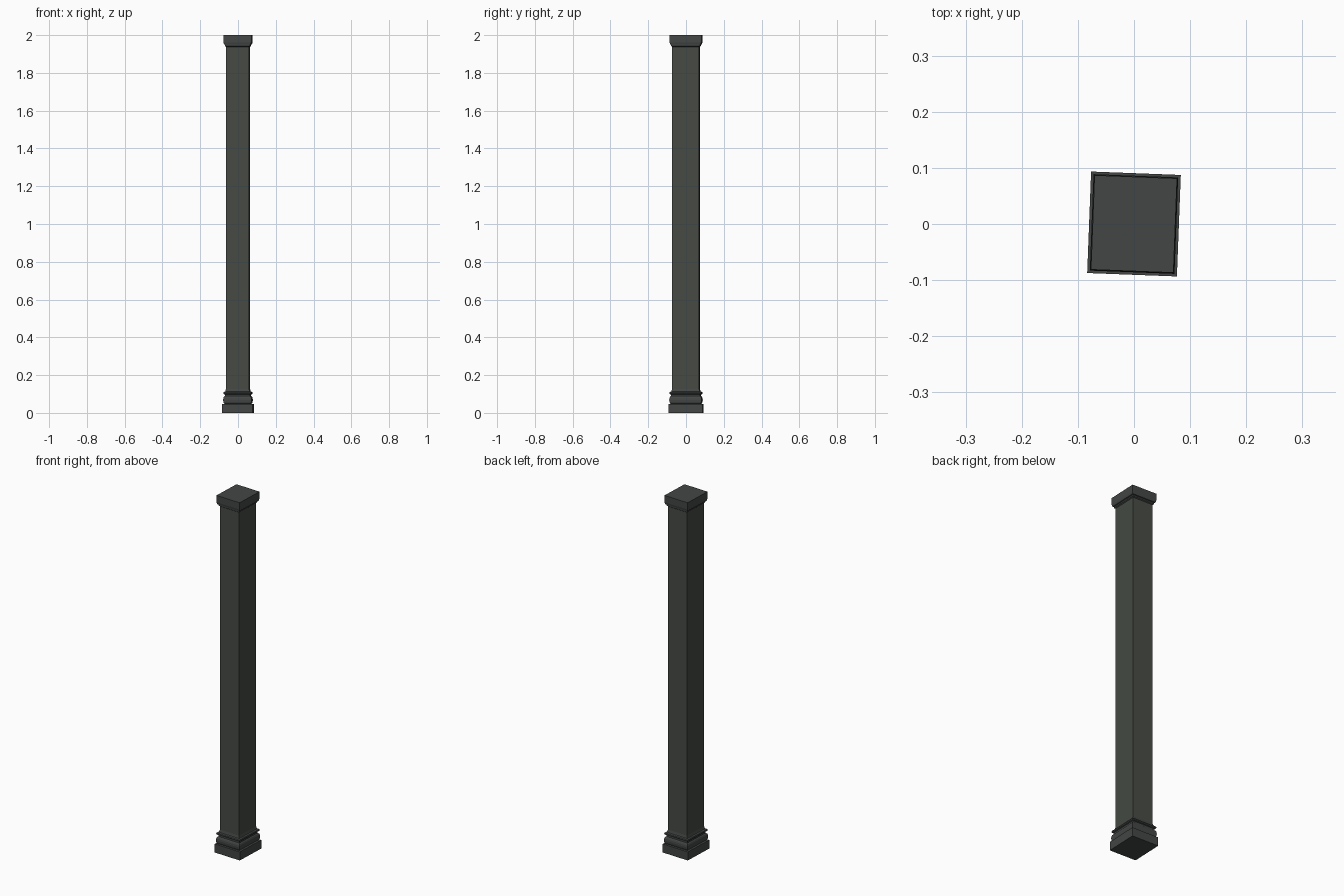
import bpy, bmesh, math

if "Cube" in bpy.data.objects:
    bpy.data.objects.remove(bpy.data.objects["Cube"])

HX, HY = 0.061, 0.0715        # half width and depth of the shaft
TURN = math.radians(-2.2)     # slight twist of the whole post


def material(name, rgb):
    m = bpy.data.materials.new(name)
    m.diffuse_color = (*rgb, 1)
    m.use_nodes = True
    m.node_tree.nodes["Principled BSDF"].inputs["Base Color"].default_value = m.diffuse_color
    return m


shaft_mat = material("dark green grey", (0.060, 0.068, 0.057))
trim_mat = material("dark grey", (0.056, 0.062, 0.058))


def stacked(name, profile, mat):
    """Rectangular moulding: profile is (outset from shaft, height) going up."""
    bm = bmesh.new()
    rings = []
    for out, z in profile:
        rings.append([bm.verts.new((sx * (HX + out), sy * (HY + out), z))
                      for sx, sy in ((-1, -1), (1, -1), (1, 1), (-1, 1))])
    for a, b in zip(rings, rings[1:]):
        for i in range(4):
            j = (i + 1) % 4
            bm.faces.new((a[i], a[j], b[j], b[i]))
    bm.faces.new(rings[0][::-1])
    bm.faces.new(rings[-1])
    me = bpy.data.meshes.new(name)
    bm.to_mesh(me)
    bm.free()
    me.materials.append(mat)
    ob = bpy.data.objects.new(name, me)
    ob.rotation_euler.z = TURN
    bpy.context.collection.objects.link(ob)
    return ob


def bulge(inner, outer, z0, z1, n=6):
    """Half-round section of a moulding."""
    pts = []
    for k in range(n + 1):
        t = math.pi * k / n
        pts.append((inner + (outer - inner) * math.sin(t),
                    (z0 + z1) / 2 - (z1 - z0) / 2 * math.cos(t)))
    return pts


# Base: plinth, large roll, hollow, small roll, sweep into the shaft
base = [(0.019, 0.0), (0.019, 0.048), (0.007, 0.048)]
base += bulge(0.007, 0.0145, 0.0485, 0.088)
base += [(0.006, 0.089), (0.006, 0.097)]
base += bulge(0.007, 0.0135, 0.0975, 0.112, 4)
base += [(0.004, 0.113), (0.002, 0.119), (0.0, 0.127)]
stacked("base", base, trim_mat)

# Plain square shaft
stacked("shaft", [(0.0, 0.12), (0.0, 1.95)], shaft_mat)

# Capital: thin fillet, sloping step and top block
stacked("capital", [(0.0, 1.938), (0.005, 1.942), (0.005, 1.949),
                    (0.010, 1.951), (0.0125, 1.962), (0.0125, 2.0)], trim_mat)
